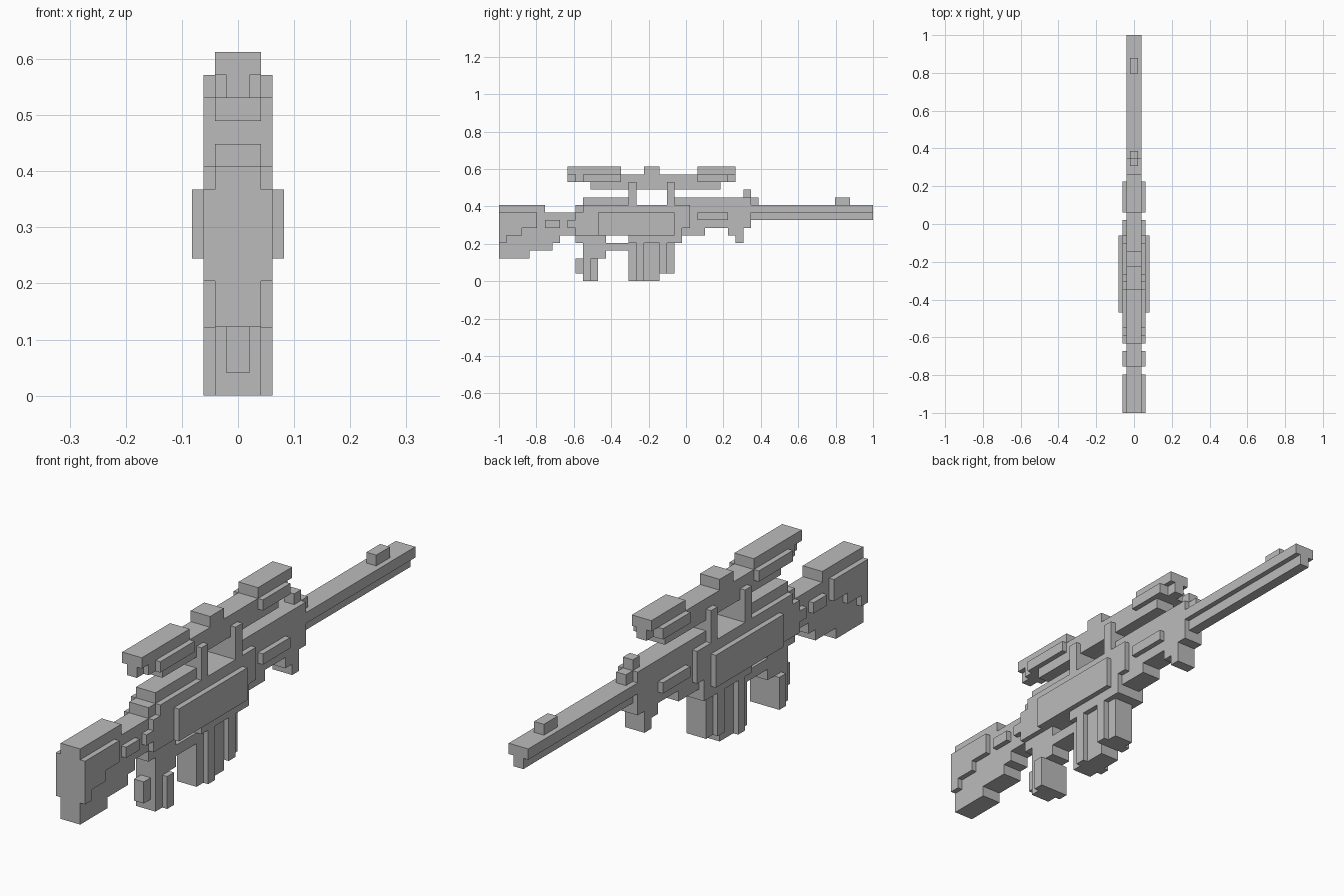
import bpy

cube = bpy.data.objects.get("Cube")
if cube:
    bpy.data.objects.remove(cube, do_unlink=True)

UNIT = 2 / 49  # one block of the grid

grey = bpy.data.materials.new("plain_grey")
grey.use_nodes = True
colour = (0.5, 0.5, 0.5, 1)
grey.diffuse_color = colour
grey.node_tree.nodes["Principled BSDF"].inputs["Base Color"].default_value = colour


def block(name, along, height, half):
    """Box centred on x, measured in blocks from the butt end and the ground."""
    bpy.ops.mesh.primitive_cube_add(size=1)
    ob = bpy.context.object
    ob.name = name
    back, front = along
    low, high = height
    for v in ob.data.vertices:
        v.co.x *= 2 * half * UNIT
        v.co.y = (back if v.co.y < 0 else front) * UNIT - 1
        v.co.z = (low if v.co.z < 0 else high) * UNIT
    ob.data.materials.append(grey)
    return ob


THIN, BODY, WIDE, PLATE = 0.5, 1, 1.5, 2

# Shoulder stock with stepped underside
block("stock_butt", (0, 4), (3, 10), BODY)
block("stock_comb", (4, 6), (4, 10), BODY)
block("stock_wrist_lower", (6, 7), (4, 9), BODY)
block("stock_wrist_middle", (7, 8), (5, 9), BODY)
block("stock_wrist_front", (8, 10), (6, 9), BODY)
block("stock_side_rear", (0, 1), (5, 9), WIDE)
block("stock_side_middle", (1, 3), (6, 9), WIDE)
block("stock_side_front", (3, 5), (7, 9), WIDE)
block("stock_rivet", (6, 8), (7, 8), WIDE)
block("receiver_tang", (9, 10), (7, 8), WIDE)

# Receiver
block("receiver_rear", (10, 11), (6, 10), BODY)
block("receiver_rear_side", (10, 11), (6, 9), WIDE)
block("receiver_core", (11, 24), (6, 10), WIDE)
block("receiver_top_rear", (11, 17), (10, 11), BODY)
block("receiver_top_front", (23, 25), (10, 11), BODY)
block("receiver_side_plate", (13, 23), (6, 9), PLATE)
block("receiver_floor", (17, 24), (5, 6), WIDE)
block("receiver_nose", (24, 25), (7, 10), WIDE)

# Fore-end
block("fore_end", (24, 33), (7, 11), BODY)
block("fore_end_belly", (24, 27), (6, 7), BODY)
block("fore_end_side", (26, 30), (8, 9), WIDE)
block("fore_grip_top", (30, 32), (6, 7), BODY)
block("fore_grip_tip", (31, 32), (5, 6), BODY)

# Barrel and sights
block("barrel_top", (33, 49), (9, 10), BODY)
block("barrel_bottom", (33, 49), (8, 9), THIN)
block("rear_sight", (32, 33), (11, 12), THIN)
block("rear_sight_base", (33, 34), (10, 11), THIN)
block("front_sight", (44, 46), (10, 11), THIN)

# Grip and trigger guard
block("grip_top", (10, 14), (5, 6), BODY)
block("grip_shaft", (11, 14), (3, 6), BODY)
block("grip_base", (11, 13), (0, 3), BODY)
block("grip_side", (12, 13), (0, 3), WIDE)
block("grip_heel", (10, 11), (1, 3), THIN)
block("trigger_guard", (13, 17), (4, 5), BODY)

# Magazine with side ribs
block("magazine_rear", (17, 21), (0, 5), BODY)
block("magazine_front", (21, 23), (1, 5), BODY)
for start, low in ((18, 0), (21, 1)):
    block("magazine_rib", (start, start + 1), (low, 5), WIDE)

# Scope
block("scope_tube", (12, 29), (12, 14), BODY)
block("scope_turret", (19, 21), (14, 15), BODY)
block("eyepiece_hood", (9, 16), (14, 15), BODY)
block("eyepiece_lens", (9, 10), (13, 14), THIN)
block("eyepiece_body", (10, 12), (13, 14), BODY)
block("eyepiece_side", (11, 16), (13, 14), WIDE)
block("objective_hood", (26, 31), (14, 15), BODY)
block("objective_side", (26, 30), (13, 14), WIDE)
block("objective_lens", (30, 31), (13, 14), THIN)
for start in (17, 22):
    block("scope_mount", (start, start + 1), (10, 13), WIDE)
